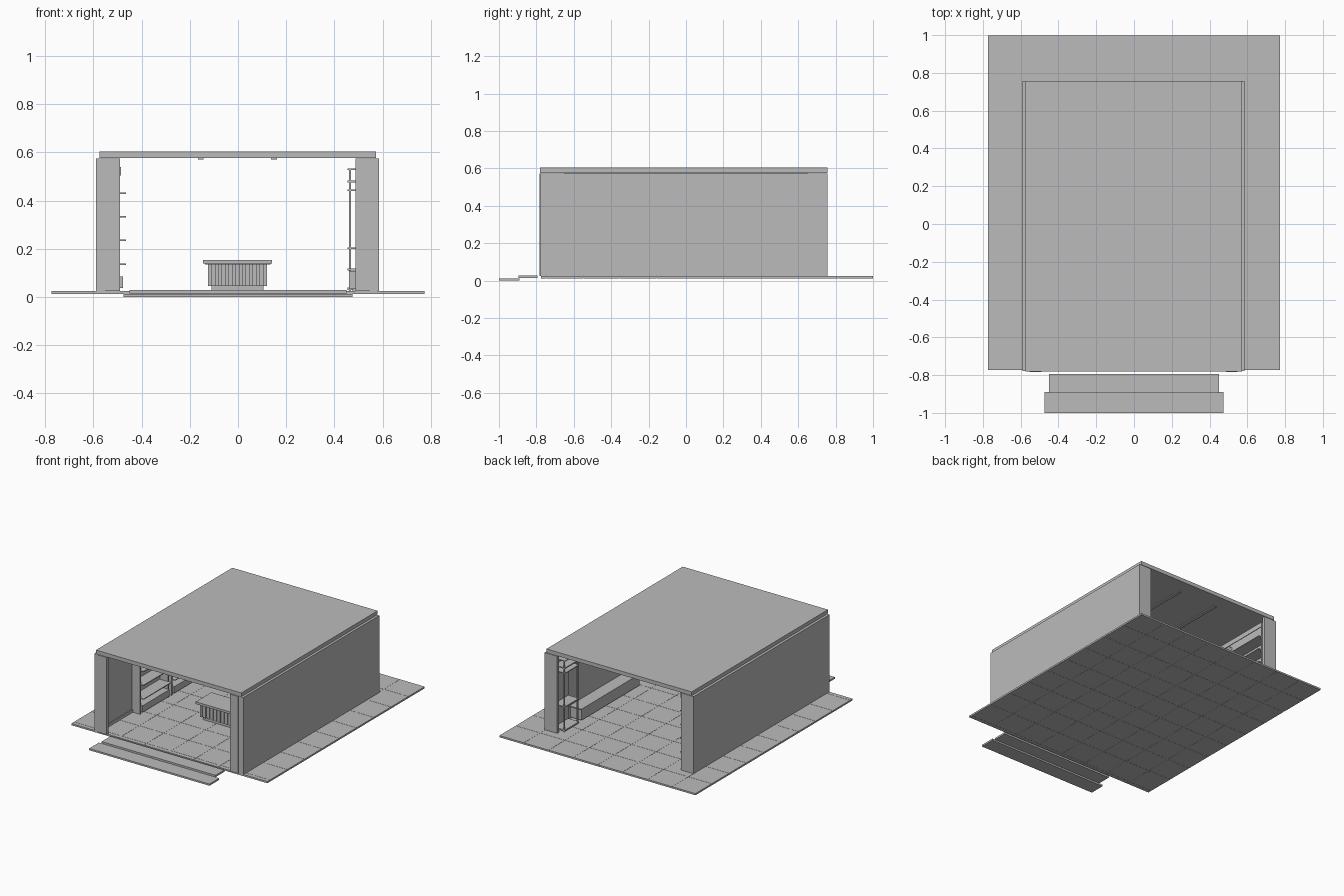
import bpy, bmesh, math

grey = bpy.data.materials.new("plain_grey")
grey.diffuse_color = (0.5, 0.5, 0.5, 1)


def boxes(name, items):
    """One object from boxes given as (x0, x1, y0, y1, z0, z1)."""
    bm = bmesh.new()
    for x0, x1, y0, y1, z0, z1 in items:
        verts = bmesh.ops.create_cube(bm, size=1)["verts"]
        for v in verts:
            v.co = ((x0 + x1) / 2 + v.co.x * (x1 - x0),
                    (y0 + y1) / 2 + v.co.y * (y1 - y0),
                    (z0 + z1) / 2 + v.co.z * (z1 - z0))
    mesh = bpy.data.meshes.new(name)
    bm.to_mesh(mesh)
    bm.free()
    mesh.materials.append(grey)
    obj = bpy.data.objects.new(name, mesh)
    bpy.context.collection.objects.link(obj)
    return obj


# Tiled floor: square tiles with hairline seams, clipped at the rim
T, GAP = 0.195, 0.001
xs = [-0.775] + [-0.005 + T * i for i in range(-3, 4)] + [0.775]
ys = [-0.775] + [-0.745 + T * i for i in range(9)] + [1.0]
boxes("floor_tiles", [(xs[i] + GAP, xs[i + 1] - GAP, ys[j] + GAP, ys[j + 1] - GAP, 0.012, 0.024)
                      for i in range(len(xs) - 1) for j in range(len(ys) - 1)])
boxes("floor_core", [(-0.774, 0.774, -0.774, 0.999, 0.013, 0.023)])

# Entrance steps
boxes("lower_step", [(-0.475, 0.475, -1.0, -0.89, 0.0, 0.012)])
boxes("upper_step", [(-0.45, 0.45, -0.895, -0.795, 0.015, 0.028)])

# Shell: roof, side walls, end pillars, skirting and ceiling tracks
boxes("roof", [(-0.575, 0.572, -0.78, 0.757, 0.577, 0.604)])
boxes("left_wall", [(-0.59, -0.553, -0.777, 0.757, 0.024, 0.574)])
boxes("right_wall", [(0.549, 0.586, -0.777, 0.757, 0.024, 0.574)])
boxes("front_pillars", [(-0.553, -0.49, -0.783, -0.76, 0.024, 0.574),
                        (0.487, 0.549, -0.783, -0.76, 0.024, 0.574)])
boxes("back_pillars", [(-0.553, -0.49, 0.737, 0.757, 0.024, 0.574),
                       (0.487, 0.549, 0.737, 0.757, 0.024, 0.574)])
boxes("skirting", [(-0.553, -0.547, -0.76, -0.405, 0.024, 0.045),
                   (0.543, 0.549, -0.76, -0.14, 0.024, 0.045)])
boxes("ceiling_tracks", [(x - 0.012, x + 0.012, -0.65, 0.65, 0.571, 0.577) for x in (-0.155, 0.15)])

# Island counter: plinth, core, vertical slats and top
X0, X1, Y0, Y1 = -0.125, 0.12, -0.25, -0.11
boxes("island_plinth", [(X0 + 0.014, X1 - 0.014, Y0 + 0.014, Y1 - 0.014, 0.024, 0.046)])
boxes("island_core", [(X0 + 0.007, X1 - 0.007, Y0 + 0.007, Y1 - 0.007, 0.046, 0.136)])
slats = []
n, m, w = 9, 5, 0.008
for i in range(n):
    c = X0 + w + (X1 - X0 - 2 * w) * i / (n - 1)
    slats += [(c - w, c + w, Y0, Y0 + 0.008, 0.046, 0.136), (c - w, c + w, Y1 - 0.008, Y1, 0.046, 0.136)]
for i in range(1, m):
    c = Y0 + (Y1 - Y0) * i / m
    slats += [(X0, X0 + 0.008, c - w, c + w, 0.046, 0.136), (X1 - 0.008, X1, c - w, c + w, 0.046, 0.136)]
boxes("island_slats", slats)
boxes("island_top", [(-0.146, 0.142, -0.268, -0.092, 0.138, 0.154), (-0.138, 0.134, -0.26, -0.1, 0.134, 0.138)])

# Left wall shelving: two units with uprights, shelves, base and header
for label, a, b, ups in (("front", -0.405, -0.08, (-0.405, -0.092)),
                         ("back", -0.05, 0.735, (-0.05, 0.336, 0.723))):
    boxes(label + "_shelf_uprights", [(-0.553, -0.49, y, y + 0.012, 0.024, 0.54) for y in ups])
    boxes(label + "_shelves", [(-0.553, -0.465, a + 0.005, b - 0.005, z, z + 0.006)
                               for z in (0.133, 0.232, 0.33, 0.427)])
    boxes(label + "_shelf_base", [(-0.553, -0.477, a + 0.012, b - 0.012, 0.038, 0.085)])
    boxes(label + "_shelf_header", [(-0.49, -0.485, a, b, 0.505, 0.54)])

# Right wall bench with a slimmer raised top
boxes("bench", [(0.46, 0.549, -0.13, 0.52, 0.034, 0.108)])
boxes("bench_top", [(0.455, 0.549, -0.14, 0.53, 0.11, 0.118)])
boxes("bench_feet", [(0.475, 0.54, y, y + 0.03, 0.024, 0.034) for y in (-0.1, 0.19, 0.47)])

# Tall open rack at the back right
boxes("rack_posts", [(0.461, 0.469, y - 0.004, y + 0.004, 0.024, 0.533) for y in (0.56, 0.71)])
boxes("rack_boards", [(0.455, 0.549, 0.555, 0.715, z, z + h)
                      for z, h in ((0.03, 0.01), (0.2, 0.006), (0.44, 0.006), (0.475, 0.008), (0.527, 0.006))])
boxes("rack_back", [(0.54, 0.549, 0.555, 0.715, 0.04, 0.53)])
